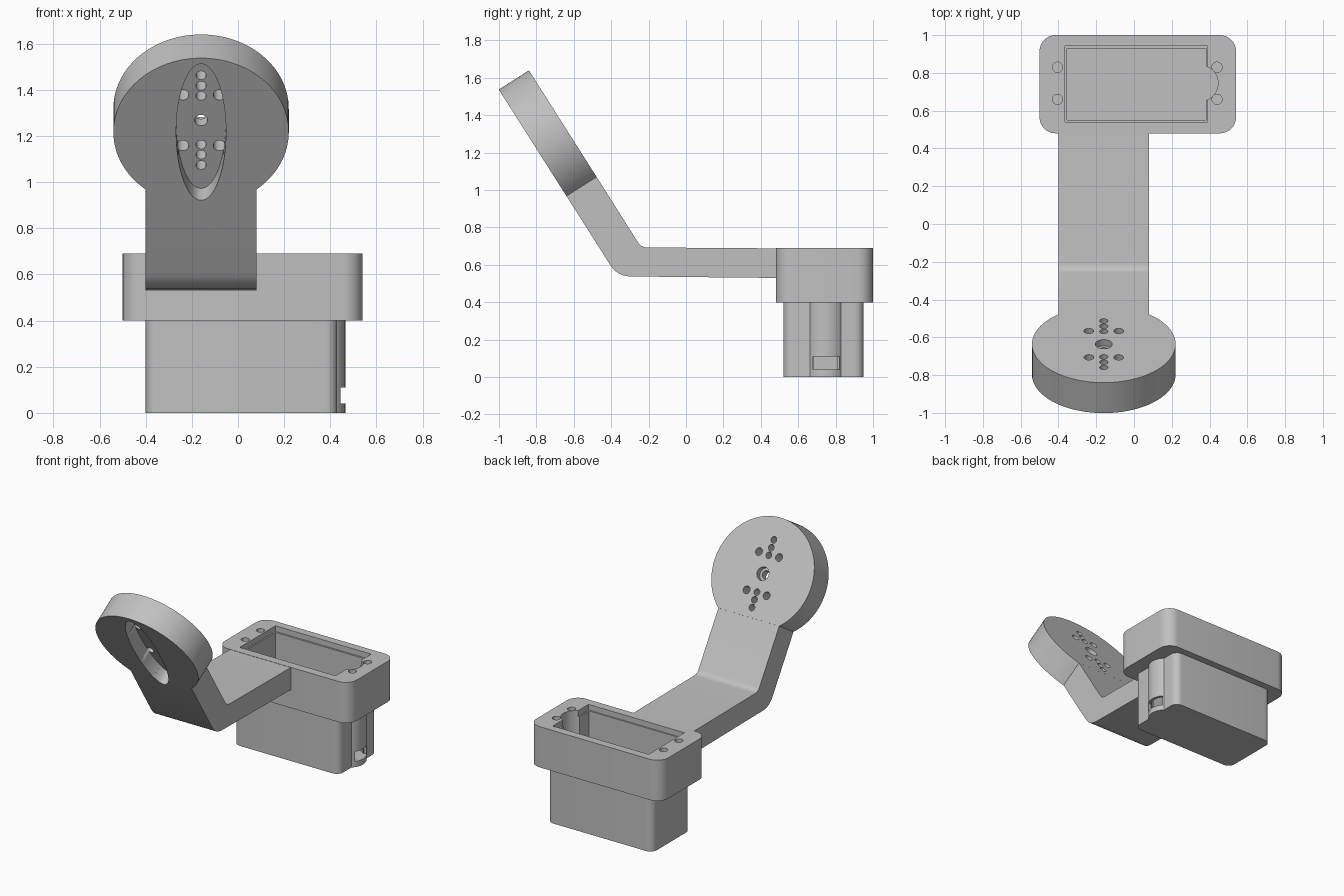
import bpy, bmesh, math
from mathutils import Matrix, Vector

if "Cube" in bpy.data.objects:
    bpy.data.objects.remove(bpy.data.objects["Cube"])

grey = bpy.data.materials.new("plain grey")
grey.diffuse_color = (0.53, 0.53, 0.53, 1)
grey.use_nodes = True
grey.node_tree.nodes["Principled BSDF"].inputs["Base Color"].default_value = grey.diffuse_color


def frame(origin, u, v):
    """Matrix whose axes are u, v and their cross product."""
    u, v = Vector(u).normalized(), Vector(v).normalized()
    m = Matrix((u, v, u.cross(v))).transposed().to_4x4()
    m.translation = origin
    return m


FLAT = Matrix.Identity(4)
SIDE = frame((0, 0, 0), (0, 1, 0), (0, 0, 1))
# tilted plate: origin at disc centre on the upper face, third axis points down
TILT = frame((-0.16, -0.636, 1.319), (1, 0, 0), (0, -0.536, 0.844))


def prism(name, outline, w0, w1, m=FLAT):
    """Extrude a 2D outline between two heights of a frame."""
    bm = bmesh.new()
    face = bm.faces.new([bm.verts.new((u, v, w0)) for u, v in outline])
    new = bmesh.ops.extrude_face_region(bm, geom=[face])["geom"]
    bmesh.ops.translate(bm, vec=(0, 0, w1 - w0),
                        verts=[g for g in new if isinstance(g, bmesh.types.BMVert)])
    bmesh.ops.recalc_face_normals(bm, faces=bm.faces)
    bm.transform(m)
    mesh = bpy.data.meshes.new(name)
    bm.to_mesh(mesh)
    bm.free()
    mesh.materials.append(grey)
    ob = bpy.data.objects.new(name, mesh)
    bpy.context.collection.objects.link(ob)
    return ob


def ellipse(cx, cy, rx, ry, n=24, a0=0.0, a1=None):
    if a1 is None:
        angles = [2 * math.pi * i / n for i in range(n)]
    else:
        angles = [a0 + (a1 - a0) * i / n for i in range(n + 1)]
    return [(cx + rx * math.cos(a), cy + ry * math.sin(a)) for a in angles]


def rounded(x0, x1, y0, y1, r):
    pts = []
    corners = [(x1 - r, y1 - r), (x0 + r, y1 - r), (x0 + r, y0 + r), (x1 - r, y0 + r)]
    for k, (cx, cy) in enumerate(corners):
        pts += ellipse(cx, cy, r, r, 8, k * math.pi / 2, (k + 1) * math.pi / 2)
    return pts


def box(x0, x1, y0, y1):
    return [(x0, y0), (x1, y0), (x1, y1), (x0, y1)]


def bend(a, b, c, n=6):
    """Curved corner from a to c around b."""
    a, b, c = Vector(a), Vector(b), Vector(c)
    return [tuple(a * (1 - t) ** 2 + b * 2 * t * (1 - t) + c * t * t)
            for t in [i / n for i in range(n + 1)]]


def combine(ob, others, operation, keep=False):
    bpy.context.view_layer.objects.active = ob
    for o in others:
        mod = ob.modifiers.new("cut", "BOOLEAN")
        mod.operation, mod.object, mod.solver = operation, o, "EXACT"
        bpy.ops.object.modifier_apply(modifier=mod.name)
        if not keep:
            bpy.data.objects.remove(o, do_unlink=True)


# housing: rim block, tub and cable column
housing = prism("housing", rounded(-0.50, 0.54, 0.48, 1.0, 0.085), 0.40, 0.69)
combine(housing, [
    prism("tub", rounded(-0.40, 0.43, 0.52, 0.95, 0.05), 0.0, 0.5),
    prism("cable_column", ellipse(0.35, 0.745, 0.115, 0.115, 64), 0.0, 0.52),
], "UNION")

# cavity, cable groove, shallow lip, cable slot and screw holes
cuts = [
    prism("cavity", box(-0.355, 0.38, 0.55, 0.93), 0.04, 0.8),
    prism("groove", ellipse(0.35, 0.745, 0.095, 0.095, 48), 0.04, 0.81),
    prism("lip", box(-0.365, 0.39, 0.54, 0.943), 0.65, 0.82),
    prism("slot", box(0.42, 0.5, 0.68, 0.82), 0.04, 0.11),
]
for x in (-0.405, 0.44):
    for y in (0.66, 0.83):
        cuts.append(prism("screw_hole", ellipse(x, y, 0.027, 0.027), 0.48, 0.83))
combine(housing, cuts, "DIFFERENCE")

# bent arm
profile = [(0.50, 0.53)]
profile += bend((-0.30, 0.538), (-0.367, 0.54), (-0.405, 0.599))
profile += [(-0.639, 0.968), (-0.478, 1.070)]
profile += bend((-0.255, 0.718), (-0.239, 0.693), (-0.205, 0.693))
profile += [(0.50, 0.688)]
arm = prism("arm", profile, -0.40, 0.08, SIDE)

# round mounting head, flat where it meets the arm
R, HALF = 0.38, 0.24
start = -math.acos(HALF / R)
head = prism("mounting_head", ellipse(0, 0, R, R, 96, start, math.pi - start), 0, 0.191, TILT)

# oval pocket on the underside runs through head and arm
pocket = prism("pocket", ellipse(0, 0, 0.108, 0.35, 64), 0.095, 0.3, TILT)
combine(arm, [pocket], "DIFFERENCE", keep=True)
holes = [pocket,
         prism("centre_hole", ellipse(0, 0, 0.028, 0.028), -0.1, 0.15, TILT),
         prism("counterbore", ellipse(0, 0, 0.045, 0.045), -0.11, 0.04, TILT)]
for side in (-1, 1):
    for s in (0.125, 0.177, 0.23):
        holes.append(prism("pin_hole", ellipse(0, side * s, 0.022, 0.022), -0.1, 0.15, TILT))
    for x in (-0.079, 0.079):
        holes.append(prism("bolt_hole", ellipse(x, side * 0.13, 0.026, 0.026), -0.1, 0.15, TILT))
combine(head, holes, "DIFFERENCE")

# smooth the round walls, keep the edges crisp
for ob in (housing, arm, head):
    bpy.ops.object.select_all(action="DESELECT")
    ob.select_set(True)
    bpy.context.view_layer.objects.active = ob
    bpy.ops.object.shade_smooth_by_angle(angle=math.radians(30))
